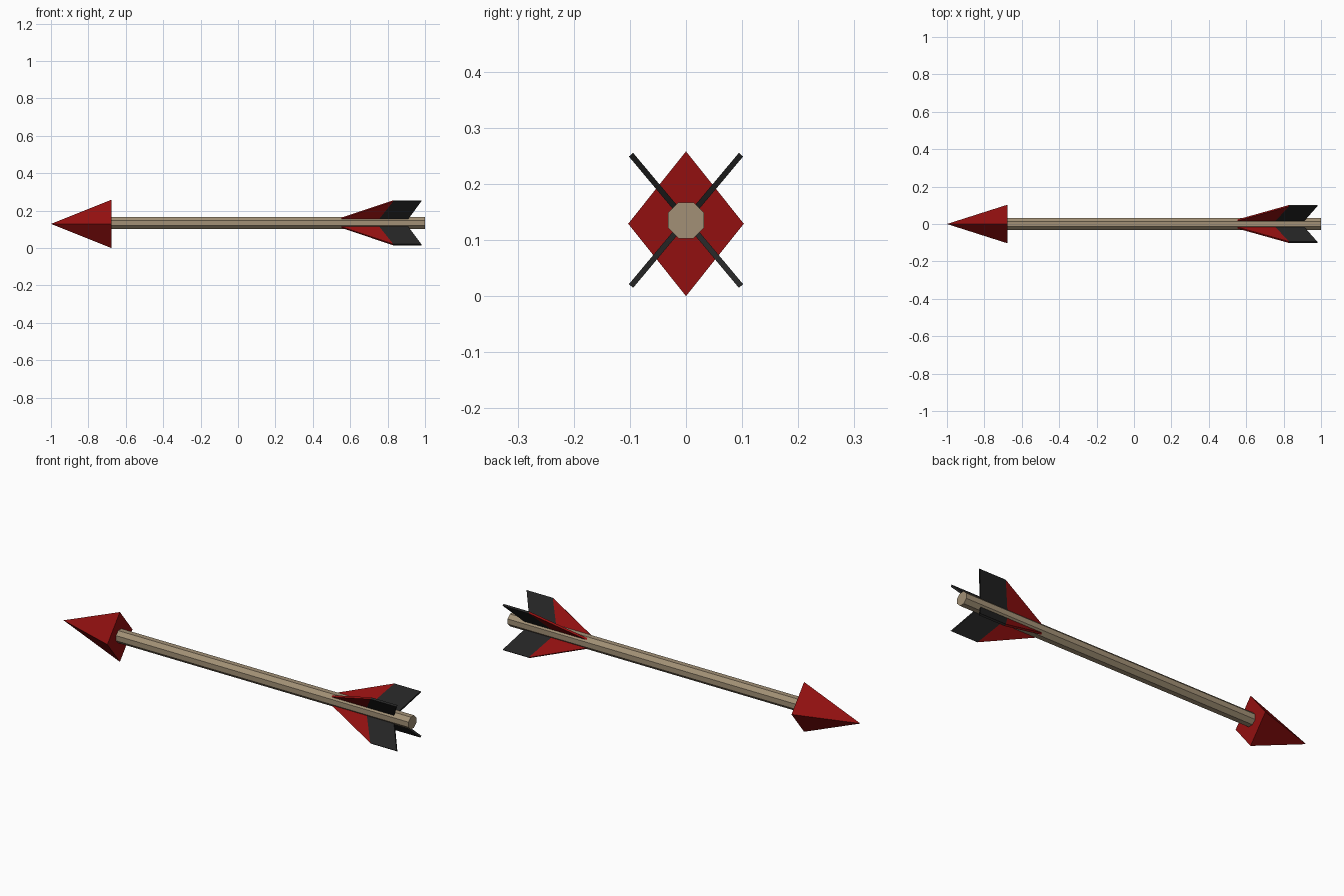
import bpy, bmesh
from math import cos, sin, pi, radians
from mathutils import Vector

cube = bpy.data.objects.get("Cube")
if cube:
    bpy.data.objects.remove(cube, do_unlink=True)


def material(name, color):
    m = bpy.data.materials.new(name)
    m.use_nodes = True
    m.diffuse_color = (*color, 1)
    m.node_tree.nodes["Principled BSDF"].inputs["Base Color"].default_value = (*color, 1)
    return m


red = material("red", (0.29, 0.005, 0.005))
wood = material("pale wood", (0.36, 0.28, 0.18))
black = material("black", (0.018, 0.018, 0.018))


def finish(name, bm, mats):
    bmesh.ops.recalc_face_normals(bm, faces=bm.faces)
    mesh = bpy.data.meshes.new(name)
    bm.to_mesh(mesh)
    bm.free()
    for m in mats:
        mesh.materials.append(m)
    obj = bpy.data.objects.new(name, mesh)
    bpy.context.collection.objects.link(obj)
    return obj


AXIS_Z = 0.135

# Octagonal shaft with flat sides up and outward
bm = bmesh.new()
radius = 0.032 / cos(pi / 8)
rings = []
for x in (-0.68, 1.0):
    rings.append([bm.verts.new((x, radius * cos((i + 0.5) * pi / 4),
                                AXIS_Z + radius * sin((i + 0.5) * pi / 4)))
                  for i in range(8)])
for i in range(8):
    j = (i + 1) % 8
    bm.faces.new((rings[0][i], rings[0][j], rings[1][j], rings[1][i]))
for ring in rings:
    bm.faces.new(ring)
finish("shaft", bm, [wood])

# Four-sided pointed head, taller than wide
bm = bmesh.new()
tip = bm.verts.new((-1, 0, 0.129))
base = [bm.verts.new((-0.677, y, z)) for y, z in
        ((0.103, 0.129), (0, 0.258), (-0.103, 0.129), (0, 0))]
for i in range(4):
    bm.faces.new((tip, base[i], base[(i + 1) % 4]))
bm.faces.new(base)
finish("arrow_head", bm, [red])


# Thin swept fins, red in front and black behind
def fin(name, side, up):
    outward = Vector((0, 0.098 * side, 0.117 * up))
    across = Vector((0, outward.z, -outward.y)).normalized() * 0.005
    centre = Vector((0, 0, AXIS_Z))
    bm = bmesh.new()
    outline = [(0.55, 0.2), (0.83, 1), (0.98, 1), (0.91, 0.2), (0.755, 0.2)]
    layers = [[bm.verts.new(centre + Vector((x, 0, 0)) + outward * s + across * k)
               for x, s in outline] for k in (-1, 1)]
    for v in layers:
        bm.faces.new((v[0], v[1], v[4]))
        bm.faces.new((v[1], v[2], v[3], v[4])).material_index = 1
    for i in range(5):
        j = (i + 1) % 5
        f = bm.faces.new((layers[0][i], layers[0][j], layers[1][j], layers[1][i]))
        f.material_index = 1 if i in (1, 2, 3) else 0
    finish(name, bm, [red, black])


for side, side_name in ((-1, "front"), (1, "back")):
    for up, up_name in ((1, "upper"), (-1, "lower")):
        fin(f"{up_name}_{side_name}_fin", side, up)
